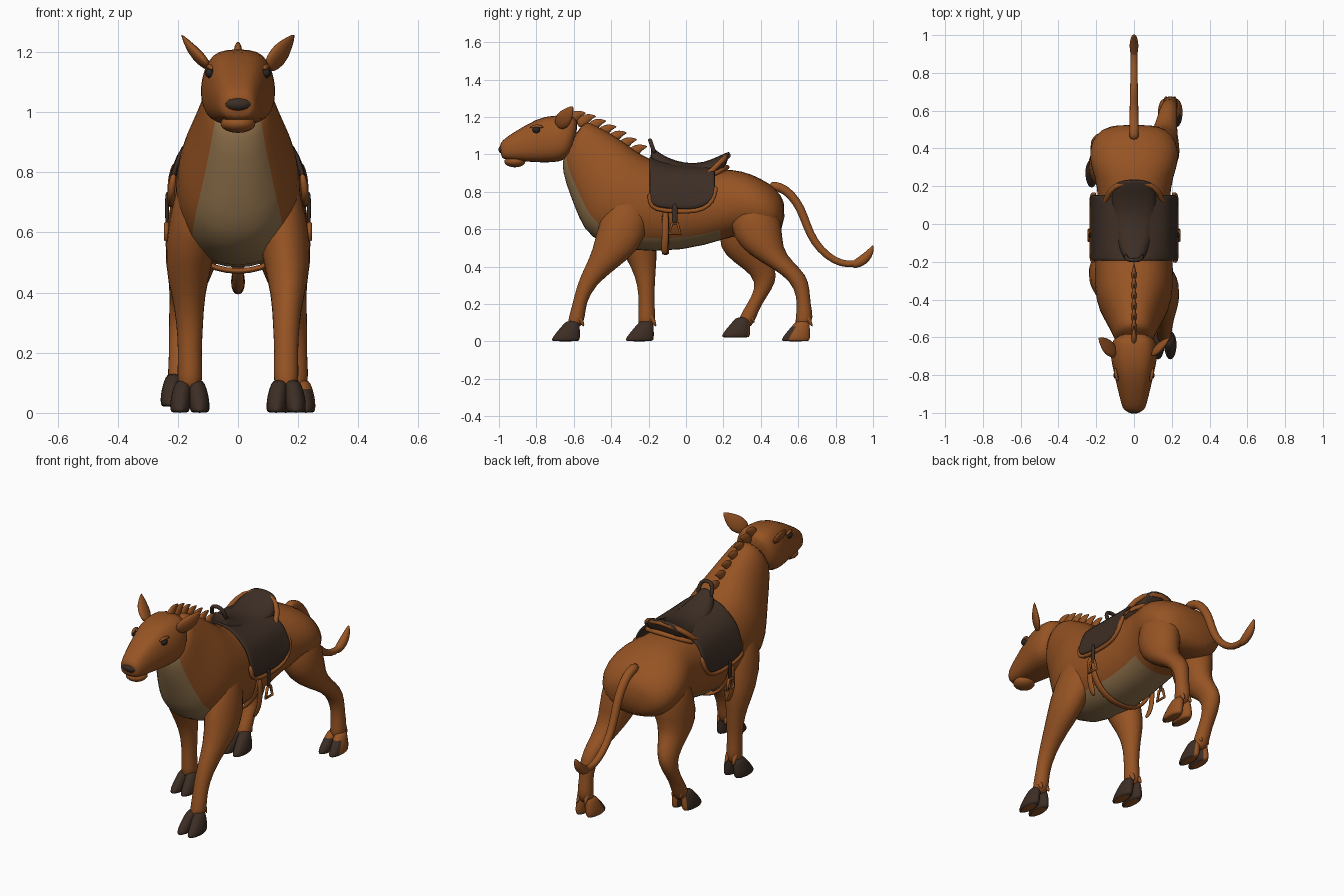
import bpy, bmesh, math
from mathutils import Vector as V

if "Cube" in bpy.data.objects:
    bpy.data.objects.remove(bpy.data.objects["Cube"])


def material(name, rgb):
    m = bpy.data.materials.new(name)
    m.diffuse_color = (*rgb, 1)
    m.use_nodes = True
    m.node_tree.nodes["Principled BSDF"].inputs["Base Color"].default_value = m.diffuse_color
    return m


BROWN = material("chestnut brown", (0.305, 0.087, 0.017))
DARK = material("dark leather", (0.046, 0.027, 0.018))
TAN = material("belly tan", (0.29, 0.175, 0.075))
BLACK = material("eye black", (0.02, 0.017, 0.015))


def make(name, verts, faces, mats, rule=None, sub=1, thick=0):
    me = bpy.data.meshes.new(name)
    bm = bmesh.new()
    vs = [bm.verts.new(v) for v in verts]
    for f in faces:
        bm.faces.new([vs[i] for i in f])
    bmesh.ops.recalc_face_normals(bm, faces=bm.faces)
    for f in bm.faces:
        f.smooth = True
        f.normal_update()
        if rule:
            f.material_index = rule(f.calc_center_median(), f.normal)
    bm.to_mesh(me)
    bm.free()
    for m in mats:
        me.materials.append(m)
    ob = bpy.data.objects.new(name, me)
    bpy.context.collection.objects.link(ob)
    if thick:
        so = ob.modifiers.new("thickness", 'SOLIDIFY')
        so.thickness, so.offset = thick, 0
    if sub:
        mod = ob.modifiers.new("smooth", 'SUBSURF')
        mod.levels = mod.render_levels = sub
    return ob


def loft(name, rings, mats, rule=None, sub=1, closed=False):
    """Skin a list of equal rings; ends are capped unless closed."""
    n, k = len(rings[0]), len(rings)
    faces = [[(i % k) * n + j, (i % k) * n + (j + 1) % n,
              ((i + 1) % k) * n + (j + 1) % n, ((i + 1) % k) * n + j]
             for i in range(k if closed else k - 1) for j in range(n)]
    if not closed:
        faces += [list(range(n)), list(range((k - 1) * n, k * n))]
    return make(name, [v for r in rings for v in r], faces, mats, rule, sub)


def slices(rows, n=20, power=1.0, jowl=0.0):
    """Cross rings from rows of top (y, z), bottom (y, z), half width.
    Lower power is boxier; jowl widens the bottom."""
    out = []
    for yt, zt, yb, zb, w in rows:
        ring = []
        for j in range(n):
            a = 2 * math.pi * (j + 0.5) / n
            c = 0.5 - 0.5 * math.cos(a)
            x = math.copysign(abs(math.sin(a)) ** power, math.sin(a)) * (1 + jowl * math.cos(a))
            ring.append(V((w * x, yb + (yt - yb) * c, zb + (zt - zb) * c)))
        out.append(ring)
    return out


def levels(rows, n=12):
    """Horizontal rings from rows of x, y, z, x radius, y radius."""
    return [[V((x + rx * math.cos(2 * math.pi * j / n),
                y + ry * math.sin(2 * math.pi * j / n), z)) for j in range(n)]
            for x, y, z, rx, ry in rows]


def tube(name, pts, radii, mat, ref=(1, 0, 0), flat=1.0, n=8, closed=False, sub=1):
    """Sweep along pts; radius along ref, flattened across it."""
    pts = [V(p) for p in pts]
    k = len(pts)
    rings = []
    for i, p in enumerate(pts):
        a = pts[(i - 1) % k] if closed else pts[max(i - 1, 0)]
        b = pts[(i + 1) % k] if closed else pts[min(i + 1, k - 1)]
        t = (b - a).normalized()
        s = V(ref)
        s = (s - t * s.dot(t)).normalized()
        u = t.cross(s)
        r = radii[i] if isinstance(radii, (list, tuple)) else radii
        rings.append([p + s * r * math.cos(2 * math.pi * j / n)
                      + u * r * flat * math.sin(2 * math.pi * j / n) for j in range(n)])
    return loft(name, rings, [mat], sub=sub, closed=closed)


def ball(name, c, size, mat):
    rows = [(c[0], c[1], c[2] + size[2] * math.sin(a), size[0] * math.cos(a), size[1] * math.cos(a))
            for a in [math.radians(d) for d in range(-85, 86, 17)]]
    return loft(name, levels(rows, 14), [mat], sub=0)


# Body and neck with pale chest and belly
BODY = [(-.55, 1.185, -.66, 1.0, .09), (-.5, 1.165, -.665, .91, .11), (-.42, 1.125, -.62, .78, .138),
        (-.34, 1.075, -.575, .66, .172), (-.28, 1.03, -.52, .55, .205), (-.2, .975, -.34, .475, .213),
        (0, .915, 0, .48, .195), (.2, .925, .2, .545, .19), (.3, .915, .3, .57, .232),
        (.4, .875, .38, .56, .24), (.485, .82, .46, .55, .212), (.535, .74, .52, .59, .13)]
body = loft("body", slices(BODY, power=.85), [BROWN, TAN])
for i, f in enumerate(body.data.polygons):
    if i < 7 * 20 and (i % 20) in (0, 1, 17, 18, 19):
        f.material_index = 1

# Head, boxy with a wide jaw
HEAD = [(-.997, 1.05, -.987, .985, .042), (-.985, 1.075, -.975, .973, .06), (-.93, 1.115, -.92, .965, .075),
        (-.79, 1.2, -.78, .953, .108), (-.71, 1.21, -.7, .955, .125),
        (-.63, 1.215, -.65, .965, .125), (-.56, 1.19, -.61, 1.01, .1)]
loft("head", slices(HEAD, 16, power=.55, jowl=.09), [BROWN])
ball("lower_lip", (0, -.915, .962), (.058, .058, .031), BROWN)
ball("nose", (0, -.97, 1.027), (.052, .034, .026), DARK)
for s in (-1, 1):
    ball("eye", (s * .094, -.8, 1.13), (.015, .021, .017), BLACK)
    tube("eyebrow", [(s * .085, -.835, 1.143), (s * .096, -.8, 1.155), (s * .1, -.76, 1.145)],
         [.006, .012, .006], BROWN)
    tube("ear", [(s * .095, -.69, 1.15), (s * .122, -.665, 1.175), (s * .152, -.64, 1.205),
                 (s * .19, -.603, 1.26)], [.03, .05, .05, .004], BROWN, ref=(.45, 1, -.8), flat=.42)

# Pointed mane tufts leaning back along the neck
for i in range(7):
    y, z = -.6 + .055 * i, 1.2 - .18 * (i / 6) ** 1.3
    tube("mane_tuft", [(0, y - .03, z - .035), (0, y, z + .004),
                       (0, y + .03, z + .02), (0, y + .065, z + .022)],
         [.016, .017, .01, .001], BROWN, flat=2)

# Leg shapes shared left and right: x, z, x radius from top to fetlock
FRONT = [(.12, .82, .07), (.145, .64, .092), (.166, .49, .083), (.165, .39, .056),
         (.16, .3, .046), (.16, .2, .04), (.16, .13, .044), (.16, .07, .04)]
HIND = [(.12, .79, .09), (.137, .62, .11), (.155, .5, .09), (.165, .425, .065), (.18, .355, .05),
        (.188, .28, .044), (.192, .2, .038), (.192, .13, .044), (.192, .07, .04)]


def leg(name, side, shape, ys, depths, hy, hz, cut):
    """Leg through the given y centres and depths, with a cloven hoof at hy."""
    loft(name, levels([(side * x, y, z, rx, ry)
                       for (x, z, rx), y, ry in zip(shape, ys, depths)]), [BROWN])
    hx, fy = side * shape[-1][0], ys[-1]
    for s in (-1, 1):
        tube("fetlock_tuft", [(hx + s * .018, fy + .01, hz + .155), (hx + s * .022, fy + .038, hz + .115),
                              (hx + s * .024, fy + .056, hz + .078)], [.018, .017, .003], BROWN)
        # Brown underneath and at the heel
        toe = [(.033, 0, 0, .028, .072), (.033, 0, .008, .034, .08), (.031, .012, .04, .036, .07),
               (.026, .028, .08, .032, .05), (.02, .04, .113, .024, .036)]
        loft("hoof", levels([(hx + s * x, hy + y, hz + z, rx, ry) for x, y, z, rx, ry in toe]),
             [DARK, BROWN], rule=lambda c, n: 1 if n.z < -.8 or c.y > hy + cut else 0)


leg("front_leg_right", 1, FRONT, (-.3, -.33, -.37, -.46, -.535, -.572, -.582, -.6),
    (.08, .145, .13, .088, .05, .036, .046, .04), -.645, 0, .08)
leg("front_leg_left", -1, FRONT, (-.3, -.3, -.25, -.225, -.212, -.212, -.208, -.215),
    (.08, .14, .1, .066, .047, .042, .05, .04), -.25, 0, .08)
leg("hind_leg_right", 1, HIND, (.36, .37, .4, .485, .585, .622, .63, .635, .62),
    (.1, .155, .115, .09, .062, .041, .036, .05, .04), .585, 0, -.02)
leg("hind_leg_left", -1, HIND, (.33, .32, .295, .355, .425, .417, .365, .33, .31),
    (.1, .145, .125, .108, .068, .046, .04, .048, .04), .265, .02, .07)

# Tail with a tuft
tail = [(.44, .83), (.5, .83), (.56, .79), (.615, .71), (.645, .62), (.685, .53),
        (.755, .455), (.83, .415), (.9, .412), (.95, .435)]
tube("tail", [(0, y, z) for y, z in tail], [.029 - .0012 * i for i in range(10)], BROWN)
tube("tail_tuft", [(0, .88, .405), (0, .925, .42), (0, .965, .45), (0, .99, .485), (0, 1.0, .515)],
     [.016, .026, .026, .016, .003], BROWN, flat=1.15)

# Saddle flaps draped over the back: y, top, lower edge
stations = [(-.195, .99, .75), (-.17, .975, .715), (-.05, .95, .705), (.06, .945, .705),
            (.125, .945, .735), (.155, .945, .79)]
grid = []
for y, top, low in stations:
    half = [(.226, low), (.22, low * .6 + .33), (.198, .855), (.165, .905), (.09, top - .015)]
    grid += [V((-x, y, z)) for x, z in half] + [V((0, y, top))] + [V((x, y, z)) for x, z in half[::-1]]
make("saddle_flaps", grid, [[i * 11 + j, i * 11 + j + 1, i * 11 + j + 12, i * 11 + j + 11]
                            for i in range(5) for j in range(10)], [DARK], thick=.016)

# Seat, raised at both ends: y, top, bottom, half width
SEAT = [(-.19, 1.05, .9, .045), (-.175, 1.035, .89, .06), (-.11, .985, .87, .09), (0, .95, .85, .11),
        (.1, .958, .86, .12), (.17, .99, .87, .122), (.225, 1.015, .9, .105), (.24, 1.018, .92, .09)]
loft("saddle_seat", slices([(y, t, y - max(0, y - .1) * .25, b, w) for y, t, b, w in SEAT], 16, .8), [DARK])


def both(half, centre):
    """Arch mirrored about the middle."""
    return [(-x, y, z) for x, y, z in half] + [centre] + half[::-1]


tube("cantle_rim", both([(.16, .09, .87), (.145, .14, .915), (.115, .2, .975)], (0, .238, 1.005)),
     .016, BROWN, ref=(0, -1, 1))
tube("pad_rim", both([(.15, .13, .885), (.12, .19, .915)], (0, .235, .94)), .014, BROWN, ref=(0, -1, 1))
tube("pommel_loop", both([(.042, -.165, 1.0), (.042, -.182, 1.045), (.028, -.19, 1.07)], (0, -.193, 1.078)),
     .012, DARK, ref=(0, 1, 0))

# Flap edging, straps and stirrups
for s in (-1, 1):
    edge = [(s * .223, y, low - .01) for y, top, low in stations]
    tube("flap_edging", [(s * .212, -.195, .8)] + edge + [(s * .205, .16, .835)], .013, BROWN)
    tube("stirrup_strap", [(s * .236, -.06, z) for z in (.74, .68, .62)], .007, DARK, flat=2.4)
    tube("stirrup", [(s * .238, -.06 + y, z) for y, z in
                     ((-.015, .63), (.015, .63), (.03, .575), (-.03, .575))],
         .008, BROWN, closed=True, sub=0)
    tube("girth_strap", [(s * .215, -.11, .7), (s * .22, -.11, .6), (s * .212, -.113, .52),
                         (s * .18, -.115, .46)], .02, BROWN, ref=(0, 1, 0), flat=.5)
tube("girth", [(math.copysign(.21 * abs(math.sin(a)) ** .85, a), -.11, .7 - .232 * math.cos(a))
               for a in [math.pi * (i / 10 - .5) for i in range(11)]], .021, BROWN, ref=(0, 1, 0), flat=.5)
